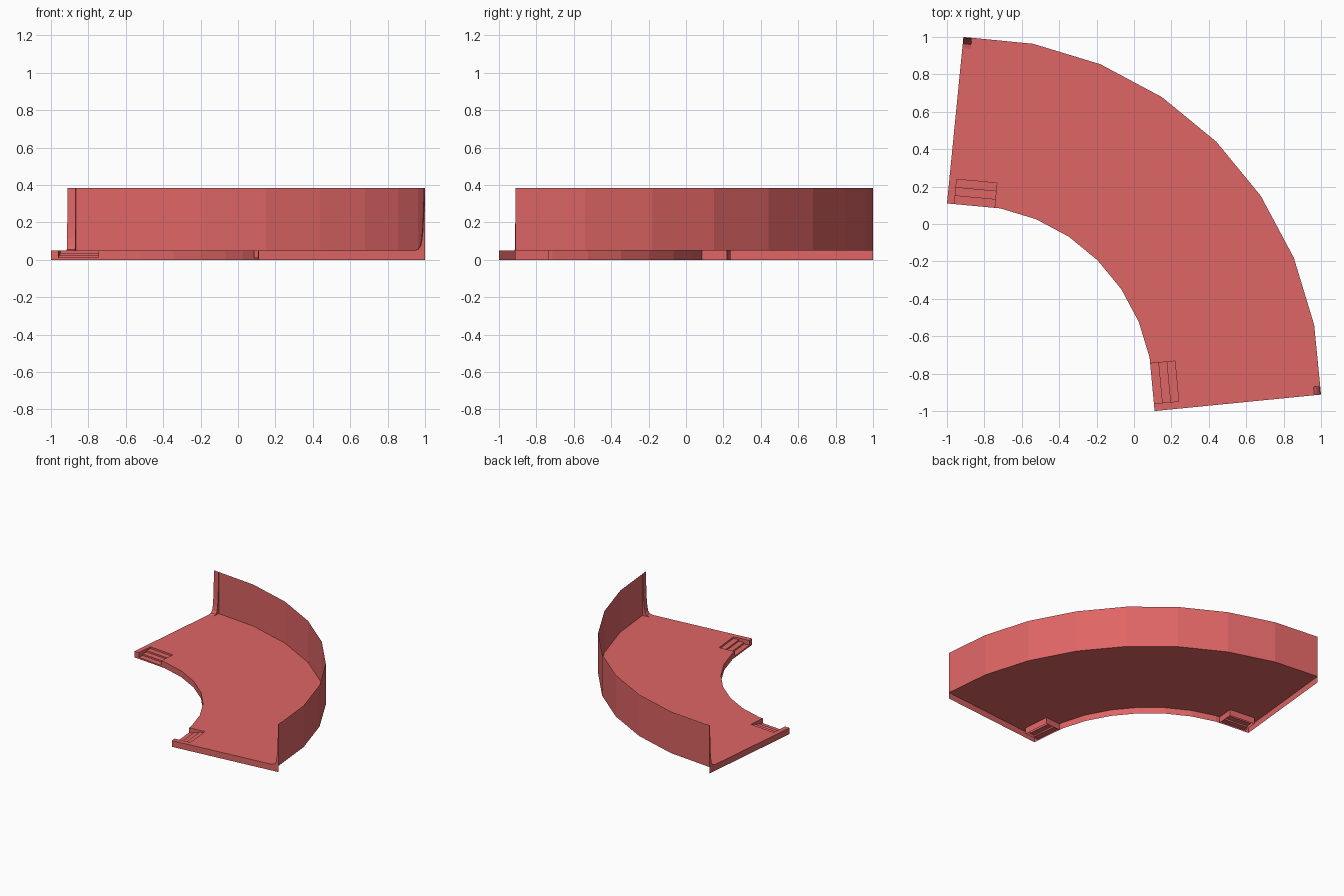
import bpy, bmesh, math
from mathutils import Vector

if "Cube" in bpy.data.objects:
    bpy.data.objects.remove(bpy.data.objects["Cube"])

TOP, HIGH = 0.05, 0.385          # deck height, wall height
C, R_OUT, R_IN = -0.912, 1.912, 1.015

red = bpy.data.materials.new("coral red")
red.diffuse_color = (0.74, 0.13, 0.13, 1)
red.use_nodes = True
red.node_tree.nodes["Principled BSDF"].inputs["Base Color"].default_value = red.diffuse_color


def arc(r, k):
    a = math.radians(11.25 * k)
    return Vector((C + r * math.cos(a), C + r * math.sin(a)))


def make(name, faces):
    """Object from a list of faces, each a list of 3D points."""
    bm = bmesh.new()
    for f in faces:
        bm.faces.new([bm.verts.new(p) for p in f])
    bmesh.ops.remove_doubles(bm, verts=bm.verts, dist=0.0005)
    me = bpy.data.meshes.new(name)
    bm.to_mesh(me)
    bm.free()
    me.materials.append(red)
    ob = bpy.data.objects.new(name, me)
    bpy.context.collection.objects.link(ob)
    return ob


def at(p, z):
    return (p[0], p[1], z)


def band(path, z0, z1):
    return [[at(p, z0), at(q, z0), at(q, z1), at(p, z1)]
            for p, q in zip(path, path[1:])]


def swapped(faces):
    """Mirror across the x = y diagonal."""
    return [[(p[1], p[0], p[2]) for p in reversed(f)] for f in faces]


# Outline of the quarter turn, with a step pocket at each inner end
outer = [arc(R_OUT, k) for k in range(9)]
tip = Vector((-1.0, 0.11))
inner = [arc(R_IN, k) for k in range(7, 0, -1)]
D = tip.lerp(inner[0], 0.14)
Cn = tip.lerp(inner[0], 0.89)
along = (Cn - D).normalized()
depth = Vector((-along.y, along.x)) * 0.133
A, B = D + depth, Cn + depth
half = [tip, D, A, B, Cn]
other = [Vector((p.y, p.x)) for p in reversed(half)]
inside = half + inner + other

# Deck: open-bottomed sheet with a skirt on the inner side and both ends
deck = [[at(p, TOP) for p in outer + inside]]
deck += band([outer[-1]] + inside + [outer[0]], 0, TOP)
make("deck", deck)

# Curved outer wall
make("outer_wall", band(outer, TOP, HIGH))

# Three shallow steps in each pocket
prof = [(0, 0), (0, .012), (1/3, .012), (1/3, .024), (2/3, .024), (2/3, .036), (1, .036)]
steps = []
for (t0, z0), (t1, z1) in zip(prof, prof[1:]):
    steps.append([at(D + depth * t0, z0), at(Cn + depth * t0, z0),
                  at(Cn + depth * t1, z1), at(D + depth * t1, z1)])
make("steps_left", steps)
make("steps_front", swapped(steps))

# Curved gusset bracing each end of the wall
corner = outer[-1]
u = (tip - corner).normalized()
run = (outer[-2] - corner).normalized() * 0.045
curve = [(.06, TOP), (.036, .056), (.023, .075), (.016, .11), (.011, .16), (.008, .22), (.003, HIGH)]
near = [at(corner + u * d, z) for d, z in curve]
far = [at(corner + run + u * d, z) for d, z in curve]
gusset = [[near[i], far[i], far[i + 1], near[i + 1]] for i in range(len(curve) - 1)]
gusset.append([at(corner, TOP)] + near + [at(corner, HIGH)])
gusset.append([at(corner + run, HIGH)] + far[::-1] + [at(corner + run, TOP)])
make("gusset_left", gusset)
make("gusset_front", swapped(gusset))
